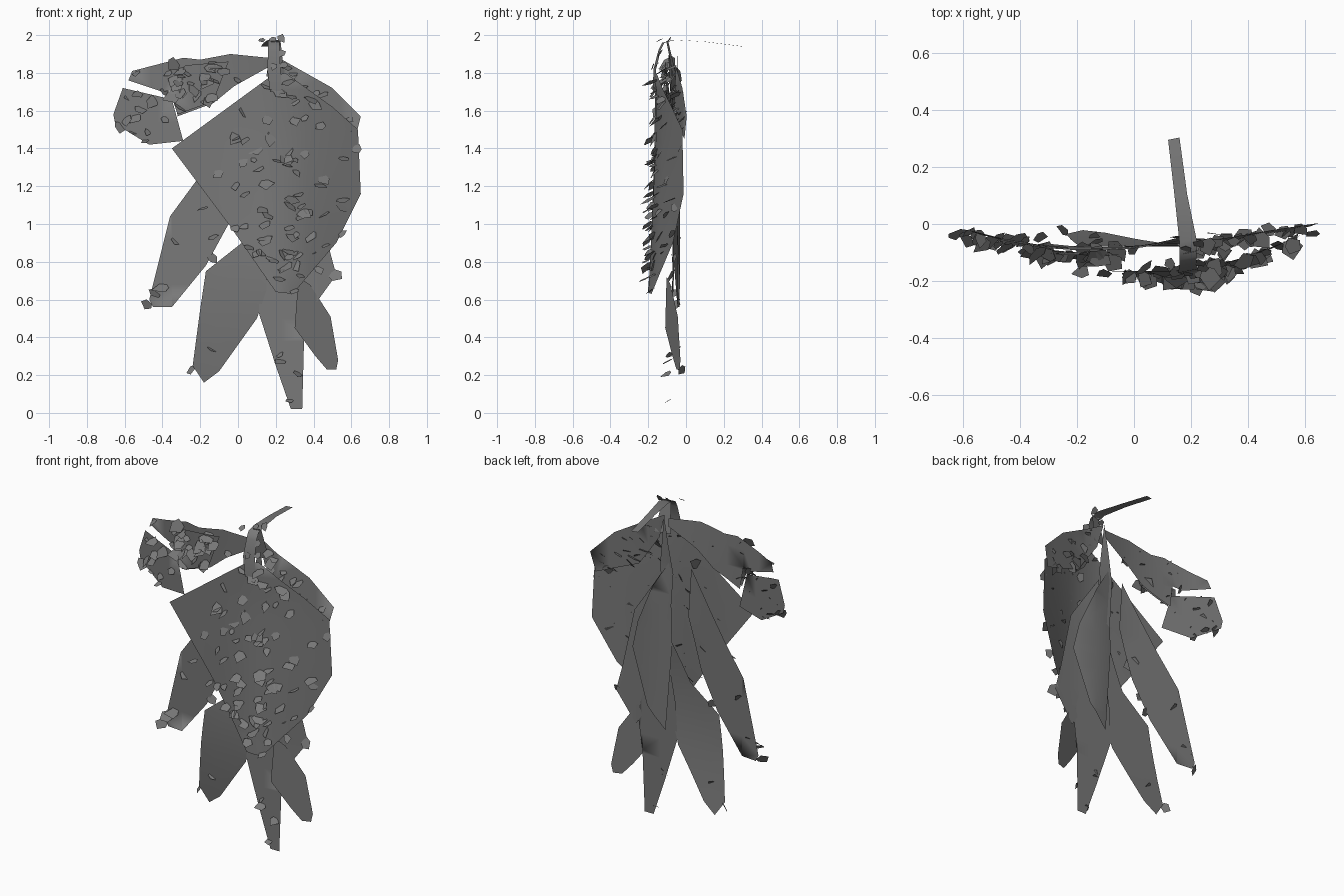
import bpy, bmesh, math, random
from mathutils import Vector, Matrix

cube = bpy.data.objects.get("Cube")
if cube:
    bpy.data.objects.remove(cube, do_unlink=True)
rng = random.Random(7)

mat = bpy.data.materials.new("plain grey")
mat.use_nodes = True
grey = (0.19, 0.19, 0.19, 1)
mat.diffuse_color = grey
bsdf = mat.node_tree.nodes["Principled BSDF"]
bsdf.inputs["Base Color"].default_value = grey
bsdf.inputs["Roughness"].default_value = 0.9


def finish(bm, name, smooth=True):
    me = bpy.data.meshes.new(name)
    bm.to_mesh(me)
    bm.free()
    me.materials.append(mat)
    for p in me.polygons:
        p.use_smooth = smooth
    ob = bpy.data.objects.new(name, me)
    bpy.context.collection.objects.link(ob)


def flake(bm, at, size):
    """Add one small torn shard that hangs down and out towards the front."""
    spin = Matrix.Rotation(rng.uniform(-1.2, 1.2), 3, 'Y')
    yaw = Matrix.Rotation(rng.uniform(-0.9, 0.9), 3, 'Z')
    lean = Matrix.Rotation(-rng.uniform(0.3, 1.2), 3, 'X')
    corners = [(-0.3, 0), (0.3, 0.05), (0.5, 0.55), (-0.05, 1), (-0.45, 0.5)]
    vs = []
    for u, v in corners:
        p = Vector((u * rng.uniform(0.6, 1.2), 0, -v * rng.uniform(0.7, 1.1))) * size
        vs.append(bm.verts.new(at + yaw @ lean @ spin @ p))
    face = bm.faces.new(vs)
    face.normal_update()
    if face.normal.y > 0:
        face.normal_flip()


def panel(name, outline, depth, flakes=0, tips=(), step=0.12, focus=None):
    """Sheet with an x-z outline, bent by depth(x, z), with shards on its front."""
    bm = bmesh.new()
    bm.faces.new([bm.verts.new((x, 0, z)) for x, z in outline])
    for axis, normal in ((0, (1, 0, 0)), (1, (0, 0, 1))):
        lo = min(p[axis] for p in outline)
        hi = max(p[axis] for p in outline)
        for i in range(1, int((hi - lo) / step) + 1):
            co = Vector(normal) * (lo + i * step)
            bmesh.ops.bisect_plane(bm, geom=bm.verts[:] + bm.edges[:] + bm.faces[:],
                                   plane_co=co, plane_no=normal)
    bmesh.ops.triangulate(bm, faces=bm.faces[:])
    for v in bm.verts:
        v.co.y = depth(v.co.x, v.co.z)
    bm.normal_update()
    if sum(f.normal.y for f in bm.faces) > 0:
        bmesh.ops.reverse_faces(bm, faces=bm.faces[:])
    # choose shard positions weighted by area, optionally denser near a line
    faces = bm.faces[:]
    weights = []
    for f in faces:
        c = f.calc_center_median()
        near = 1 if focus is None else 0.6 + math.exp(-((c.x - focus) / 0.13) ** 2)
        weights.append(f.calc_area() * near)
    spots = []
    for f in rng.choices(faces, weights, k=flakes):
        a, b, c = (v.co for v in f.verts)
        r, s = sorted((rng.random(), rng.random()))
        spots.append(a * r + b * (s - r) + c * (1 - s))
    spots += [Vector((x, depth(x, z), z)) for x, z in tips]
    finish(bm, name)
    if spots:
        fb = bmesh.new()
        for p in spots:
            flake(fb, p, rng.uniform(0.05, 0.09))
        finish(fb, name + "_flakes", False)


def ribbon(name, path):
    """Slightly twisted strip through (x, y, z, half width) points."""
    bm = bmesh.new()
    rows = [(bm.verts.new((x - w, y - w * 0.2, z)), bm.verts.new((x + w, y + w * 0.2, z)))
            for x, y, z, w in path]
    for (a, b), (c, d) in zip(rows, rows[1:]):
        bm.faces.new((a, b, d, c))
    finish(bm, name)


# Large front sheet: flat on one side, swept back on the other
def front_depth(x, z):
    back = max(0, x - 0.2) ** 1.3
    ridge = 0.05 * max(0, 1.5 - z) * max(0, 1 - abs(x - 0.24) / 0.3)
    return -0.165 - ridge + 0.43 * back


panel("front_sheet",
      [(0.17, 1.78), (-0.35, 1.4), (-0.05, 1.0), (0.2, 0.64), (0.29, 0.63),
       (0.52, 0.9), (0.65, 1.16), (0.635, 1.5), (0.5, 1.62), (0.25, 1.8)],
      front_depth, 80, [(0.2, 0.72), (0.27, 0.8), (-0.16, 1.09)], focus=0.27)

# Shoulder pieces
panel("left_shoulder",
      [(0.18, 1.9), (0.34, 1.81), (0.5, 1.72), (0.65, 1.57), (0.62, 1.45),
       (0.36, 1.55), (0.22, 1.75)],
      lambda x, z: -0.05 - 0.05 * (1.9 - z) + 0.2 * max(0, x - 0.3), 16,
      [(0.25, 1.84), (0.27, 1.8), (0.46, 1.7), (0.6, 1.57)])


def right_depth(x, z):
    return -0.09 + 0.35 * (x + 0.15) ** 2 + 0.05 * (1.82 - z)


panel("right_shoulder",
      [(0.16, 1.88), (-0.04, 1.9), (-0.2, 1.87), (-0.29, 1.88), (-0.56, 1.81),
       (-0.58, 1.76), (-0.4, 1.7), (-0.34, 1.71), (-0.32, 1.57), (-0.13, 1.64),
       (-0.02, 1.73), (0.16, 1.83)],
      right_depth, 7)
panel("right_shoulder_tuft",
      [(-0.05, 1.86), (-0.28, 1.84), (-0.36, 1.7), (-0.32, 1.58), (-0.13, 1.65)],
      lambda x, z: right_depth(x, z) - 0.02, 24)
panel("right_lower_tip",
      [(-0.61, 1.72), (-0.35, 1.66), (-0.29, 1.44), (-0.47, 1.42), (-0.65, 1.53),
       (-0.66, 1.58)],
      lambda x, z: -0.02 - 0.24 * (x + 0.65), 10, [(-0.63, 1.54)])

# Hanging rear leaves, layered behind the front sheet
panel("outer_right_leaf",
      [(0.02, 1.6), (-0.12, 1.38), (-0.22, 1.23), (-0.36, 1.04), (-0.47, 0.6),
       (-0.45, 0.56), (-0.35, 0.56), (-0.17, 0.78), (-0.05, 1.0), (0.04, 1.3)],
      lambda x, z: -0.08 + 0.1 * max(0, -x), 5, [(-0.47, 0.59), (-0.43, 0.64)])
panel("lower_right_leaf",
      [(0.17, 1.2), (0.02, 0.9), (-0.17, 0.75), (-0.2, 0.55), (-0.24, 0.25),
       (-0.18, 0.16), (-0.1, 0.22), (0.1, 0.5), (0.15, 0.65)],
      lambda x, z: -0.02 - 0.06 * math.sin(max(0, z - 0.15) * 2.6), 0,
      [(-0.23, 0.24), (-0.16, 0.35)])
panel("lower_centre_leaf",
      [(0.18, 1.1), (0.12, 0.75), (0.11, 0.53), (0.2, 0.25), (0.28, 0.02),
       (0.34, 0.02), (0.35, 0.4), (0.38, 0.62), (0.3, 0.9)],
      lambda x, z: -0.085 + 0.02 * z, 1, [(0.29, 0.07), (0.24, 0.28), (0.31, 0.22)])
panel("lower_left_leaf",
      [(0.32, 0.72), (0.3, 0.45), (0.41, 0.3), (0.47, 0.23), (0.52, 0.23),
       (0.53, 0.28), (0.49, 0.51), (0.38, 0.68)],
      lambda x, z: -0.11 + 0.35 * (x - 0.3))
panel("outer_left_leaf",
      [(0.2, 1.55), (0.17, 1.1), (0.28, 0.72), (0.39, 0.55), (0.52, 0.73),
       (0.48, 0.88), (0.4, 1.25)],
      lambda x, z: -0.075 + 0.06 * abs(x - 0.33), 1, [(0.49, 0.74)])
panel("rear_centre_leaf",
      [(0.14, 1.63), (0.25, 1.45), (0.36, 1.2), (0.4, 1.03), (0.29, 0.71),
       (0.17, 0.58), (0.13, 1.1)],
      lambda x, z: -0.03 - 0.15 * abs(x - 0.26))
panel("rear_neck_leaf",
      [(0.18, 1.9), (0.21, 1.6), (0.19, 1.3), (0.14, 1.25), (0.12, 1.55)],
      lambda x, z: -0.04 - 0.2 * abs(x - 0.16))

# Stem that rises at the front and bends to the back
ribbon("stem",
       [(0.2, -0.17, 1.7, 0.03), (0.19, -0.165, 1.82, 0.035),
        (0.19, -0.14, 1.92, 0.03), (0.19, -0.12, 1.96, 0.03),
        (0.19, -0.06, 1.975, 0.03), (0.165, 0.1, 1.965, 0.022),
        (0.14, 0.3, 1.94, 0.02)])
ribbon("stem_back",
       [(0.2, -0.06, 1.78, 0.05), (0.2, -0.08, 1.88, 0.035), (0.2, -0.1, 1.97, 0.025)])

# Shards around the top of the stem
bm = bmesh.new()
for dx, y, z in ((-0.05, -0.13, 1.98), (0.0, -0.08, 1.99), (0.03, -0.06, 2.0),
                 (0.05, -0.13, 1.92), (0.0, -0.17, 1.85), (0.07, -0.15, 1.85)):
    flake(bm, Vector((0.19 + dx, y, z)), 0.05)
finish(bm, "stem_flakes", False)
